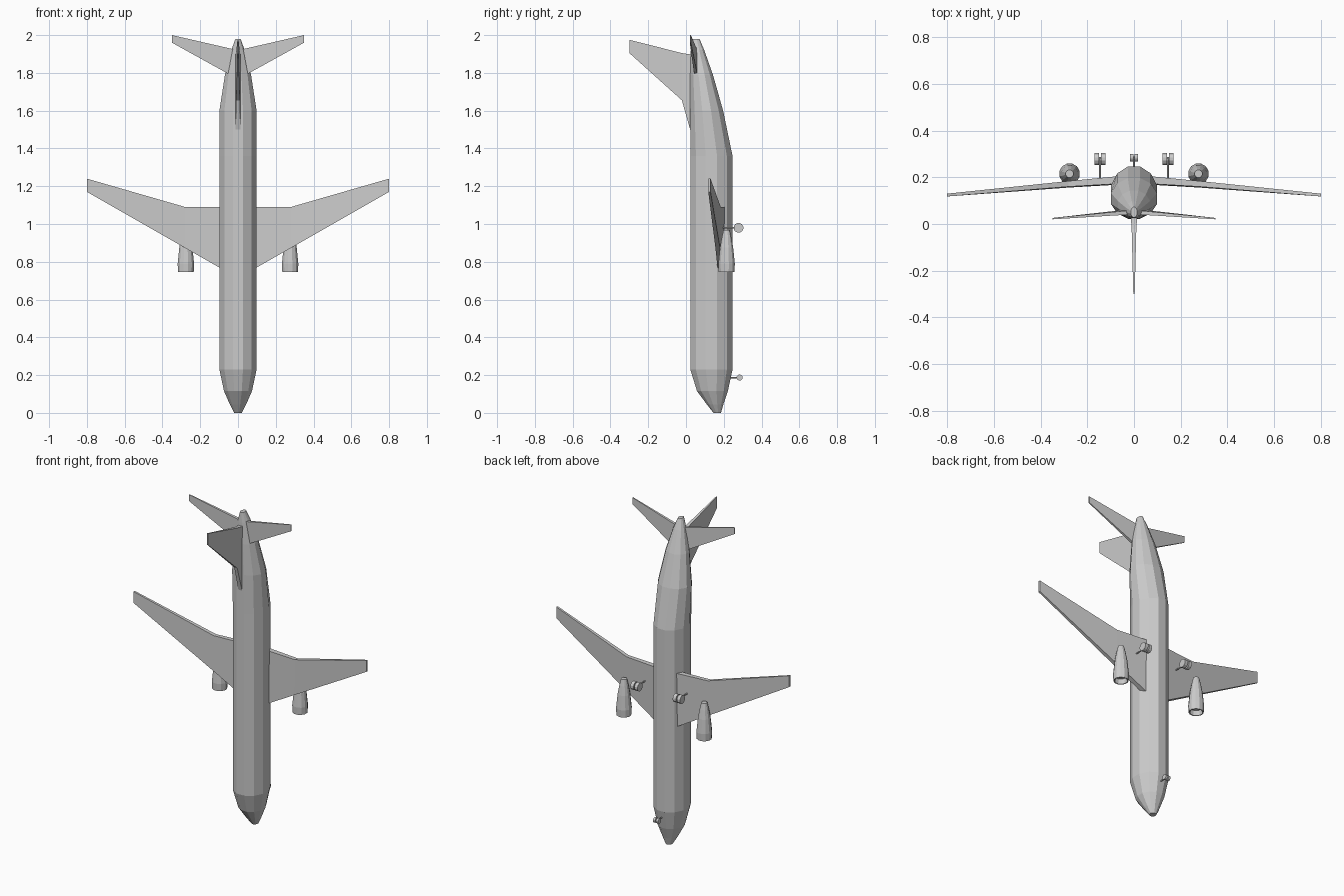
import bpy, bmesh
from math import sin, cos, pi
from mathutils import Vector

if "Cube" in bpy.data.objects:
    bpy.data.objects.remove(bpy.data.objects["Cube"])


def loft(name, rings):
    """Skin a list of equal-length point loops and cap both ends."""
    bm = bmesh.new()
    loops = [[bm.verts.new(p) for p in ring] for ring in rings]
    n = len(loops[0])
    for a, b in zip(loops, loops[1:]):
        for i in range(n):
            j = (i + 1) % n
            bm.faces.new((a[i], a[j], b[j], b[i]))
    bm.faces.new(loops[0])
    bm.faces.new(loops[-1])
    bmesh.ops.recalc_face_normals(bm, faces=bm.faces)
    mesh = bpy.data.meshes.new(name)
    bm.to_mesh(mesh)
    bm.free()
    ob = bpy.data.objects.new(name, mesh)
    bpy.context.collection.objects.link(ob)
    return ob


def mirror(ob):
    ob.modifiers.new("mirror", 'MIRROR').use_axis[0] = True
    return ob


def oval(x, y, z, rx, ry, n=12):
    return [(x + rx * cos(2 * pi * (i + .5) / n),
             y + ry * sin(2 * pi * (i + .5) / n), z) for i in range(n)]


def blade(x, z0, z1, y0, y1, t):
    """Rectangular wing section: leading edge z0/y0, trailing edge z1/y1."""
    return [(x, y0 - t, z0), (x, y0 + t, z0), (x, y1 + t, z1), (x, y1 - t, z1)]


def rod(name, a, b, r, n=12):
    a, b = Vector(a), Vector(b)
    d = (b - a).normalized()
    u = d.orthogonal().normalized()
    v = d.cross(u)
    return loft(name, [[p + r * (u * cos(2 * pi * i / n) + v * sin(2 * pi * i / n))
                        for i in range(n)] for p in (a, b)])


# Fuselage: z, back y, belly y, half width
stations = [(0, .145, .185, .02), (.045, .11, .198, .044), (.115, .058, .222, .075),
            (.23, .022, .247, .1), (1.36, .022, .247, .1), (1.6, .022, .197, .1),
            (1.79, .022, .143, .07), (1.92, .025, .097, .036), (1.98, .028, .072, .014)]
loft("fuselage", [oval(0, (a + b) / 2, z, w * 1.02, (b - a) / 2 * 1.03)
                  for z, a, b, w in stations])

# Wings with a kinked trailing edge
mirror(loft("wing", [blade(.075, .756, 1.09, .184, .188, .016),
                     blade(.28, .873, 1.09, .168, .172, .012),
                     blade(.8, 1.17, 1.24, .124, .124, .006)]))

# Tailplane
mirror(loft("tailplane", [blade(.01, 1.772, 1.922, .055, .05, .009),
                          blade(.35, 1.96, 2.0, .023, .023, .003)]))

# Fin with dorsal fillet, sections stacked from back to tip
fin = [(.06, 1.5, 1.905, .014), (.022, 1.5, 1.898, .013),
       (-.022, 1.655, 1.905, .010), (-.3, 1.905, 1.975, .003)]
loft("fin", [[(-t, y, z0), (t, y, z0), (t, y, z1), (-t, y, z1)]
             for y, z0, z1, t in fin])

# Engines with recessed intakes
profile = [(.775, .033), (.745, .037), (.745, .043), (.79, .045),
           (.875, .036), (.93, .026), (.968, .017)]
mirror(loft("engine", [oval(.276, .215, z, r, r) for z, r in profile]))

# Main landing gear
mirror(rod("main_strut", (.145, .17, .98), (.145, .28, .98), .004, 8))
mirror(rod("main_axle", (.125, .28, .98), (.165, .28, .98), .006, 8))
for side, x in (("inner", .121), ("outer", .149)):
    mirror(rod(side + "_main_wheel", (x, .278, .98), (x + .021, .278, .98), .026))

# Nose landing gear
rod("nose_strut", (0, .2, .187), (0, .284, .187), .004, 8)
rod("nose_axle", (-.014, .284, .187), (.014, .284, .187), .005, 8)
for side, x in (("left", -.017), ("right", .003)):
    rod(side + "_nose_wheel", (x, .284, .187), (x + .014, .284, .187), .016)
